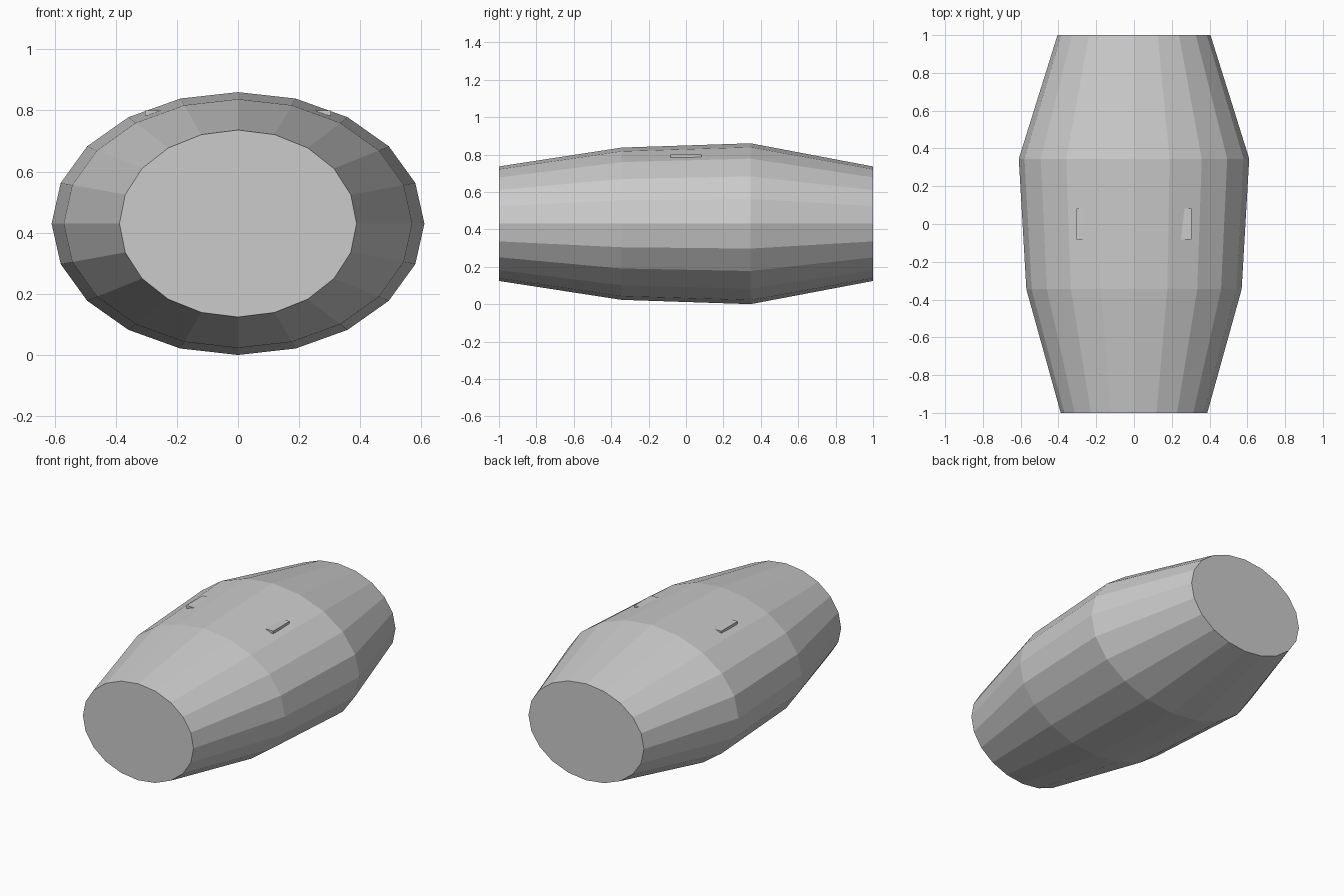
import bpy, bmesh
from math import cos, sin, pi

if "Cube" in bpy.data.objects:
    bpy.data.objects.remove(bpy.data.objects["Cube"])

SIDES = 20
MID_Z = 0.43

# Barrel body: elliptical rings along y as (y, x radius, z radius)
rings = [(-1, 0.388, 0.306), (-0.345, 0.57, 0.407), (0.345, 0.61, 0.43), (1, 0.405, 0.306)]
bm = bmesh.new()
loops = [[bm.verts.new((rx * cos(2 * pi * i / SIDES), y, MID_Z + rz * sin(2 * pi * i / SIDES)))
          for i in range(SIDES)] for y, rx, rz in rings]
for a, b in zip(loops, loops[1:]):
    for i in range(SIDES):
        j = (i + 1) % SIDES
        bm.faces.new((a[i], a[j], b[j], b[i]))
# Flat end caps
bm.faces.new(loops[0])
bm.faces.new(loops[-1])
bmesh.ops.recalc_face_normals(bm, faces=bm.faces)
mesh = bpy.data.meshes.new("barrel_body")
bm.to_mesh(mesh)
bm.free()
bpy.context.collection.objects.link(bpy.data.objects.new("barrel_body", mesh))

# Thin plate through the top whose two edges poke out of the sides
bpy.ops.mesh.primitive_cube_add(size=1, location=(0, 0, 0.792))
plate = bpy.context.object
plate.name = "top_plate"
plate.scale = (0.61, 0.165, 0.017)
